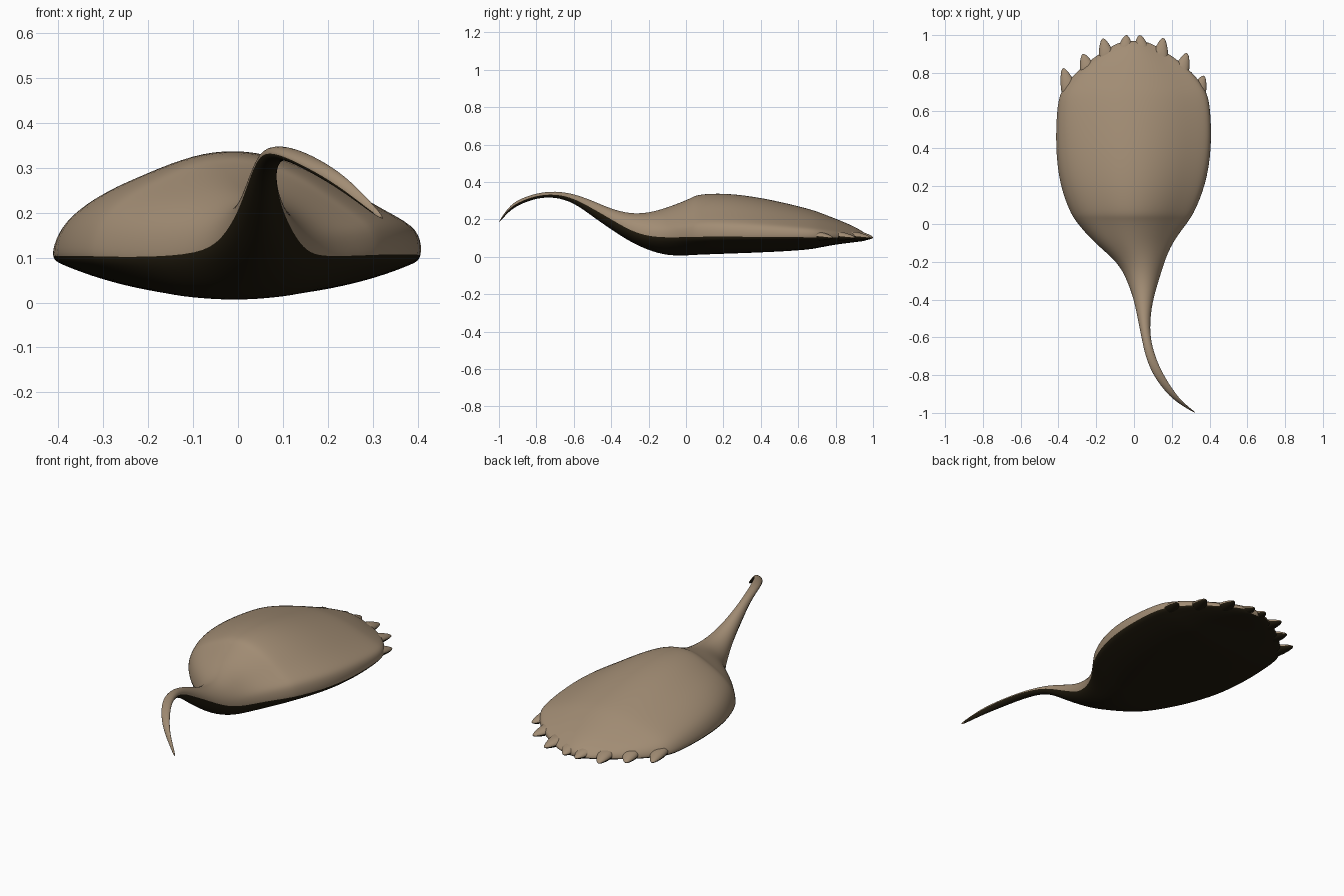
import bpy
import bmesh
from math import sin, cos, pi
from mathutils import Vector, Matrix

cube = bpy.data.objects.get("Cube")
if cube:
    bpy.data.objects.remove(cube, do_unlink=True)


def make_material(name, rgb):
    mat = bpy.data.materials.new(name)
    mat.use_nodes = True
    mat.diffuse_color = (*rgb, 1)
    mat.node_tree.nodes["Principled BSDF"].inputs["Base Color"].default_value = (*rgb, 1)
    return mat


MATERIALS = [make_material("tan_shell", (.36, .265, .175)),
             make_material("dark_underside", (.014, .010, .004))]


def smoothstep(low, high, value):
    t = min(max((value - low) / (high - low), 0), 1)
    return t * t * (3 - 2 * t)


def finish(bm, name):
    mesh = bpy.data.meshes.new(name)
    bmesh.ops.recalc_face_normals(bm, faces=bm.faces)
    for face in bm.faces:
        face.smooth = True
    bm.to_mesh(mesh)
    bm.free()
    for mat in MATERIALS:
        mesh.materials.append(mat)
    obj = bpy.data.objects.new(name, mesh)
    bpy.context.scene.collection.objects.link(obj)
    return obj


# Lengthwise stations: y, right edge x, left edge x, bottom z, top z
STATIONS = [
    (-1, .32, .33, .18, .19), (-.95, .235, .265, .24, .265),
    (-.9, .175, .22, .275, .305), (-.8, .10, .155, .315, .341),
    (-.7, .06, .11, .32, .352), (-.6, .04, .085, .29, .337),
    (-.5, .02, .085, .215, .30), (-.4, 0, .10, .145, .256),
    (-.3, -.035, .13, .08, .23), (-.2, -.085, .16, .033, .235),
    (-.1, -.21, .20, .005, .265), (0, -.295, .275, .006, .305),
    (.03, -.315, .295, .008, .32), (.06, -.335, .315, .01, .337),
    (.2, -.39, .375, .015, .346), (.4, -.415, .41, .022, .322),
    (.65, -.405, .40, .035, .262), (.72, -.375, .37, .05, .237),
    (.8, -.31, .31, .065, .205), (.88, -.215, .215, .075, .172),
    (.94, -.12, .12, .082, .14), (.97, -.06, .06, .088, .115)]

# Body quarter profiles from rim to centre line, as width and height fractions
LEFT_TOP = [(1, 0), (.99, .28), (.9, .39), (.73, .55), (.5, .78), (.25, .94), (0, 1)]
RIGHT_TOP = [(1, 0), (.98, .2), (.91, .42), (.73, .63), (.5, .79), (.25, .95), (0, 1)]
UNDER = [(1, 0), (.95, .16), (.86, .36), (.72, .62), (.5, .88), (.25, .97), (0, 1)]
STEPS = len(UNDER) - 1


def section(bm, y, x_min, x_max, z_min, z_max):
    """Round section on the tail that blends to the shell section on the body."""
    blend = smoothstep(-.3, .05, y)
    centre, half = (x_min + x_max) / 2, (x_max - x_min) / 2 * 1.015
    rim_blend = smoothstep(-.4, -.12, y)
    rim = (z_min + z_max) / 2 * (1 - rim_blend) + .098 * rim_blend

    def point(profile, k, side, z_end):
        angle = k / STEPS * pi / 2
        u = cos(angle) * (1 - blend) + profile[k][0] * blend
        v = sin(angle) * (1 - blend) + profile[k][1] * blend
        return bm.verts.new((centre + side * half * u, y, rim + (z_end - rim) * v))

    ring = [point(LEFT_TOP, k, 1, z_max) for k in range(STEPS + 1)]
    ring += [point(RIGHT_TOP, k, -1, z_max) for k in reversed(range(STEPS))]
    ring += [point(UNDER, k, -1, z_min) for k in range(1, STEPS + 1)]
    ring += [point(UNDER, k, 1, z_min) for k in reversed(range(1, STEPS))]
    return ring


# Shell and curved tail in one smooth loft
bm = bmesh.new()
rings = [section(bm, *station) for station in STATIONS]
count = len(rings[0])
for a, b in zip(rings, rings[1:]):
    for j in range(count):
        n = (j + 1) % count
        face = bm.faces.new((a[j], a[n], b[n], b[j]))
        face.material_index = 1 if j >= 2 * STEPS else 0
for end in (rings[0], rings[-1]):
    bm.faces.new(end)
body = finish(bm, "shell_and_tail")
subdivision = body.modifiers.new("smooth", "SUBSURF")
subdivision.levels = subdivision.render_levels = 2

# Rounded teeth fanned around the rear rim: base x, base y, tip x, tip y
TEETH = [(-.345, .72, -.375, .825), (-.245, .82, -.27, .9),
         (-.145, .89, -.165, .982), (-.045, .92, -.04, 1),
         (.04, .92, .03, 1), (.14, .89, .155, .985),
         (.25, .81, .28, .905), (.34, .70, .37, .785)]
for index, (bx, by, tx, ty) in enumerate(TEETH):
    base, tip = Vector((bx, by, .112)), Vector((tx, ty, .102))
    axis = tip - base
    bm = bmesh.new()
    bmesh.ops.create_uvsphere(bm, u_segments=20, v_segments=12, radius=1)
    for v in bm.verts:
        taper = 1 - .35 * max(v.co.z, 0)
        v.co = (v.co.x * .042 * taper, v.co.y * .026 * taper, v.co.z * axis.length)
    turn = axis.to_track_quat('Z', 'Y').to_matrix().to_4x4()
    bm.transform(Matrix.Translation(base) @ turn)
    # Keep the thin direction of each tooth vertical
    for v in bm.verts:
        v.co.z = .108 + max(-.026, min(.026, v.co.z - .108))
    bm.normal_update()
    for face in bm.faces:
        face.material_index = 1 if face.normal.z < -.1 else 0
    finish(bm, f"rim_tooth_{index + 1}")
